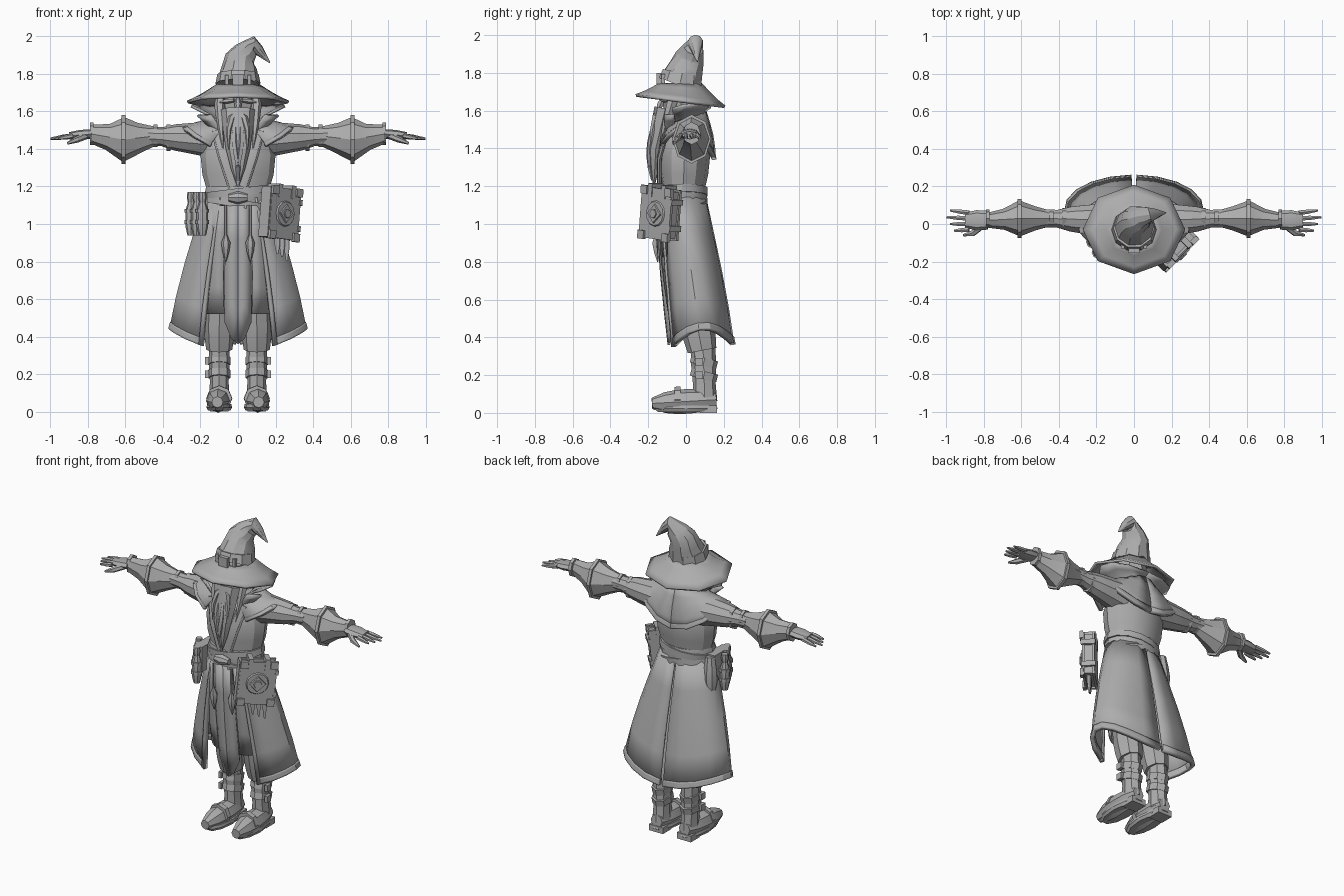
import bpy, bmesh, math
from math import sin, cos, pi, radians
from mathutils import Vector, Matrix

if "Cube" in bpy.data.objects:
    bpy.data.objects.remove(bpy.data.objects["Cube"])

grey = bpy.data.materials.new("plain grey")
grey.use_nodes = True
grey.diffuse_color = (.42, .42, .42, 1)
grey.node_tree.nodes["Principled BSDF"].inputs["Base Color"].default_value = grey.diffuse_color
FORWARD, UP = Vector((0, 1, 0)), Vector((0, 0, 1))
parts = []


def make(name, bm, mirror=False, thick=0, matrix=Matrix()):
    bmesh.ops.recalc_face_normals(bm, faces=bm.faces)
    bm.transform(matrix)
    mesh = bpy.data.meshes.new(name)
    bm.to_mesh(mesh)
    bm.free()
    mesh.materials.append(grey)
    part = bpy.data.objects.new(name, mesh)
    bpy.context.scene.collection.objects.link(part)
    if thick:
        solid = part.modifiers.new("thickness", 'SOLIDIFY')
        solid.thickness = thick
        solid.offset = 0
    if mirror:
        part.modifiers.new("mirror", 'MIRROR')
    parts.append(part)


def skin(bm, rows, closed):
    """Join rows of points with quads."""
    rings = [[bm.verts.new(point) for point in row] for row in rows]
    for upper, lower in zip(rings, rings[1:]):
        corners = list(zip(upper, lower))
        following = corners[1:] + corners[:1] if closed else corners[1:]
        for (a, b), (d, c) in zip(corners, following):
            bm.faces.new((a, b, c, d))
    return rings


def resample(points, count):
    """Spread points evenly over the segments of a path."""
    result = []
    for i in range(count):
        place = i * (len(points) - 1) / (count - 1)
        segment = min(int(place), len(points) - 2)
        result.append(Vector(points[segment]).lerp(Vector(points[segment + 1]), place - segment))
    return result


def taper(first, last, count):
    return [first + (last - first) * i / (count - 1) for i in range(count)]


def loft(name, path, widths, ratio=1, sides=8, mirror=False, along=FORWARD, matrix=Matrix()):
    """Solid tube on a path; ratio is its depth over its width."""
    centres = resample(path, len(widths))
    rows = []
    for i, (centre, width) in enumerate(zip(centres, widths)):
        direction = (centres[min(i + 1, len(centres) - 1)] - centres[max(i - 1, 0)]).normalized()
        deep = (along - direction * along.dot(direction)).normalized()
        wide = deep.cross(direction)
        turns = [math.tau * j / sides for j in range(sides)]
        rows.append([centre + (wide * cos(t) + deep * ratio * sin(t)) * width for t in turns])
    bm = bmesh.new()
    rings = skin(bm, rows, True)
    bm.faces.new(rings[0])
    bm.faces.new(rings[-1])
    make(name, bm, mirror, matrix=matrix)


def edge(width, depth, height, centre=0, lift=0, slope=0):
    """Garment edge: the point at an angle counted from the front."""
    return lambda a: Vector((width * sin(a), centre - depth * cos(a),
                             height + lift * sin(a) ** 2 - slope * cos(a)))


def sheet(name, top, bottom, start, end, columns, begin=0, bulge=0, thick=.015, mirror=True):
    """Cloth hung between two garment edges."""
    angles = [radians(a) for a in taper(start, end, columns)]
    rows = []
    for t in taper(begin, 1, 5):
        swell = 1 + bulge * sin(pi * t)
        rows.append([top(a).lerp(bottom(a), t) * Vector((1, 1, 1)).length / math.sqrt(3) for a in angles])
        for point in rows[-1]:
            point.x *= swell
            point.y *= swell
    bm = bmesh.new()
    skin(bm, rows, False)
    bmesh.ops.remove_doubles(bm, verts=bm.verts, dist=.001)
    make(name, bm, mirror, thick)


def box(name, place, size, matrix=Matrix(), mirror=False):
    bm = bmesh.new()
    bmesh.ops.create_cube(bm, size=1)
    bm.transform(Matrix.Translation(place) @ Matrix.Diagonal((*size, 1)))
    make(name, bm, mirror, matrix=matrix)


# Hat: drooping crown, band, buckle and wide brim
loft("hat_crown", [(0, -.03, 1.74), (.01, .02, 1.88), (.08, .05, 1.96), (.17, .06, 1.86)],
     taper(.12, .003, 10), sides=10)
loft("hat_band", [(0, -.03, 1.75), (0, -.02, 1.8)], [.12, .11], sides=10)
box("hat_buckle", (0, -.14, 1.77), (.06, .03, .06))
box("band_stud", (.06, -.12, 1.77), (.02, .02, .05), mirror=True)
sheet("hat_brim", edge(.11, .11, 1.74, centre=-.03), edge(.27, .235, 1.65, centre=-.03, slope=-.03),
      -180, 180, columns=9, bulge=-.05, mirror=False)

# Head, face and hair
loft("head", [(0, -.02, 1.5), (0, -.03, 1.74)], [.06, .09, .1, .09])
loft("nose", [(0, -.12, 1.67), (0, -.15, 1.6)], [.01, .02, .01], sides=6)
loft("eyebrow", [(.02, -.13, 1.66), (.1, -.1, 1.65)], [.01, .014, .004], sides=5, mirror=True)
loft("side_hair", [(.09, -.05, 1.7), (.1, -.09, 1.6), (.08, -.14, 1.4)], [.025, .03, .02, .003],
     sides=6, mirror=True)

# Beard: one mass with wavy locks laid over it
loft("beard", [(0, -.11, 1.61), (0, -.16, 1.4), (0, -.17, 1.2)], [.09, .08, .065, .04, .005], ratio=.65)
loft("moustache", [(0, -.14, 1.6), (.05, -.17, 1.55), (.05, -.19, 1.4)], [.015, .02, .015, .003],
     sides=6, mirror=True)
for i in range(4):
    steps = taper(0, 1, 6)
    wave = [(.02 * (i + .5) * (1 - t / 2) + sin(5 * t + i) / 100,
             -.165 - .03 * sin(2.6 * t) + i / 80, 1.56 - t * (.33 - i / 20)) for t in steps]
    loft("beard_lock", wave, [.004 + .013 * sin(pi * t) for t in steps], sides=5, mirror=True)

# Torso, crossed lapels, collar and shoulder cape
loft("torso", [(0, -.02, 1.06), (0, 0, 1.57)], [.155, .16, .19, .2, .17, .1], ratio=.68, sides=12)
loft("lapel", [(.11, -.1, 1.5), (.07, -.14, 1.35), (.02, -.14, 1.2)], [.035] * 5, ratio=.4, mirror=True)
neckline = edge(.11, .1, 1.56, slope=.04)
cape_hem = edge(.3, .15, 1.36, lift=.15, slope=-.02)
sheet("collar", edge(.1, .1, 1.54, slope=.04), edge(.25, .13, 1.6, lift=.03, slope=.02),
      55, 180, columns=5, bulge=-.1)
sheet("collar_front", edge(.1, .13, 1.46), edge(.25, .135, 1.58), 35, 60, columns=2)
sheet("shoulder_cape", neckline, cape_hem, 30, 180, columns=8, bulge=.1)
sheet("cape_trim", neckline, cape_hem, 30, 180, columns=8, begin=.88, thick=.025)

# Sleeves with a wide pointed bell, and cuffs
loft("upper_sleeve", [(.12, .02, 1.45), (.48, .03, 1.47)], [.1, .09, .08, .07, .05, .05],
     sides=10, mirror=True)
loft("sleeve_bell", [(.44, .03, 1.47), (.61, .03, 1.45), (.78, .02, 1.48)], [.05, .08, .12, .07, .05],
     ratio=.8, mirror=True)
for name, x, z, width in (("sleeve_fold", .36, 1.46, .07), ("elbow_fold", .43, 1.47, .06),
                          ("bell_rim", .6, 1.45, .13), ("wrist_cuff", .77, 1.48, .06)):
    loft(name, [(x, .03, z), (x + .02, .03, z)], [width] * 2, ratio=.8, mirror=True)

# Hands
loft("palm", [(.78, .02, 1.48), (.9, .02, 1.47)], [.025, .027, .02], ratio=2, mirror=True)
for i in range(4):
    across = .06 - .03 * i
    loft("finger", [(.88, across, 1.47), (1 - abs(i - 1) / 50, across * 1.2, 1.455)],
         [.014, .013, .006], sides=6, mirror=True)
loft("thumb", [(.81, -.01, 1.47), (.86, -.05, 1.45), (.91, -.06, 1.43)], [.018, .017, .007],
     sides=6, mirror=True)

# Long coat tails with a hem band and front edging
waist = edge(.17, .12, 1.14, centre=-.02)
hem = edge(.36, .17, .34, centre=.08, lift=.1, slope=.02)
sheet("coat_tails", waist, hem, 32, 178, columns=9, bulge=.05)
sheet("coat_hem", waist, hem, 32, 178, columns=9, begin=.95, thick=.027)
sheet("coat_edging", waist, hem, 31, 35, columns=2, bulge=.06, thick=.027)

# Layered front panels of the robe, and tassels
belt_line = edge(.17, .13, 1.1, centre=-.02)
sheet("centre_panel", belt_line, edge(.2, .17, .36, centre=.08, lift=1), 0, 20, columns=3, bulge=.08)
sheet("side_panel", belt_line, edge(.2, .18, .52, centre=.08), 22, 60, columns=4, bulge=.1)
loft("tassel_cord", [(.065, -.16, 1.1), (.065, -.16, .9)], [.006] * 2, sides=6, mirror=True)
loft("tassel", [(.065, -.16, .95), (.065, -.15, .8)], [.004, .025, .018, .003], sides=6, mirror=True)

# Belt, slanted straps and knot
loft("sash", [(0, -.02, 1.1), (0, -.02, 1.2)], [.17, .18, .17], ratio=.75, sides=14)
for tilt, height in ((9, 1.11), (-7, 1.17)):
    loft("slanted_strap", [-UP / 50, UP / 50], [.184] * 2, ratio=.75, sides=14,
         matrix=Matrix.Translation((0, -.02, height)) @ Matrix.Rotation(radians(tilt), 4, 'Y'))
loft("sash_knot", [(-.05, -.16, 1.14), (.05, -.16, 1.14)], [.02, .035, .02])

# Clasped book on the left hip
book = (Matrix.Translation((.225, -.135, 1.055)) @ Matrix.Rotation(pi / 4, 4, 'Z')
        @ Matrix.Rotation(pi / 30, 4, 'Y'))
box("book_pages", (0, 0, 0), (.2, .055, .25), book)
box("book_spine", (-.11, 0, 0), (.015, .07, .27), book)
for side in (-1, 1):
    box("book_cover", (0, side * .03, 0), (.22, .015, .27), book)
    box("book_strap", (side * .05, 0, .12), (.03, .085, .07), book)
    box("book_clasp", (.11, 0, side * .07), (.02, .085, .03), book)
    for end in (-1, 1):
        box("book_corner", (side * .09, -.04, end * .12), (.045, .02, .045), book)
facing = book @ Matrix.Rotation(pi / 2, 4, 'X')
for name, width, height, sides in (("disc", .08, .045, 12), ("star", .06, .053, 4), ("gem", .03, .06, 6)):
    loft("book_" + name, [(0, 0, 0), UP * height], [width, width, width * .8], sides=sides, matrix=facing)
for i in range(3):
    x, y = .21 + i / 40, -.15 + i / 40
    loft("book_ribbon", [(x, y, .94), (x, y, .84 - i / 60)], [.015, .015, .005], ratio=.4, sides=6)

# Vials and pouch on the right hip
for i in range(3):
    x, y = -.19 - .03 * i, -.15 + .055 * i
    loft("vial", [(x, y, .94), (x, y, 1.12)], [.02, .03, .03, .03, .016], sides=8)
    loft("vial_stopper", [(x, y, 1.11), (x, y, 1.17)], [.016, .023, .02], sides=8)
    for height in (1, 1.06):
        loft("vial_strap", [(x, y, height), (x, y, height + .02)], [.036] * 2)
box("vial_holder", (-.19, -.06, 1.09), (.06, .16, .16))
loft("pouch", [(-.2, .03, .94), (-.19, .02, 1.16)], [.03, .045, .04, .03])

# Trousers and boots
loft("trouser_leg", [(.08, -.02, 1.08), (.1, .06, .46), (.1, .085, .33)], [.075, .08, .08, .078, .07],
     ratio=1.1, mirror=True)
loft("boot_shaft", [(.1, .1, .06), (.1, .09, .35)], [.055, .05, .055, .055], ratio=1.2, mirror=True)
for height in (.18, .25):
    loft("boot_strap", [(.1, .09, height), (.1, .1, height + .04)], [.06] * 2, ratio=1.2, mirror=True)
    box("boot_buckle", (.165, .07, height + .02), (.02, .04, .04), mirror=True)
loft("boot_foot", [(.1, .16, .07), (.11, -.18, .05)], [.04, .06, .065, .065, .055, .03],
     mirror=True, along=UP)
loft("boot_band", [(.1, -.03, .07), (.1, -.06, .07)], [.07, .068], mirror=True, along=UP)
loft("boot_sole", [(.1, 0, .005), (.1, 0, .04)], [.06, .068, .065], ratio=2.6, sides=10, mirror=True)
box("boot_heel", (.1, .12, .02), (.1, .09, .04), mirror=True)

# Soft shading with crisp edges
bpy.ops.object.select_all(action='DESELECT')
for part in parts:
    part.select_set(True)
bpy.context.view_layer.objects.active = parts[0]
bpy.ops.object.shade_smooth_by_angle(angle=radians(32))
